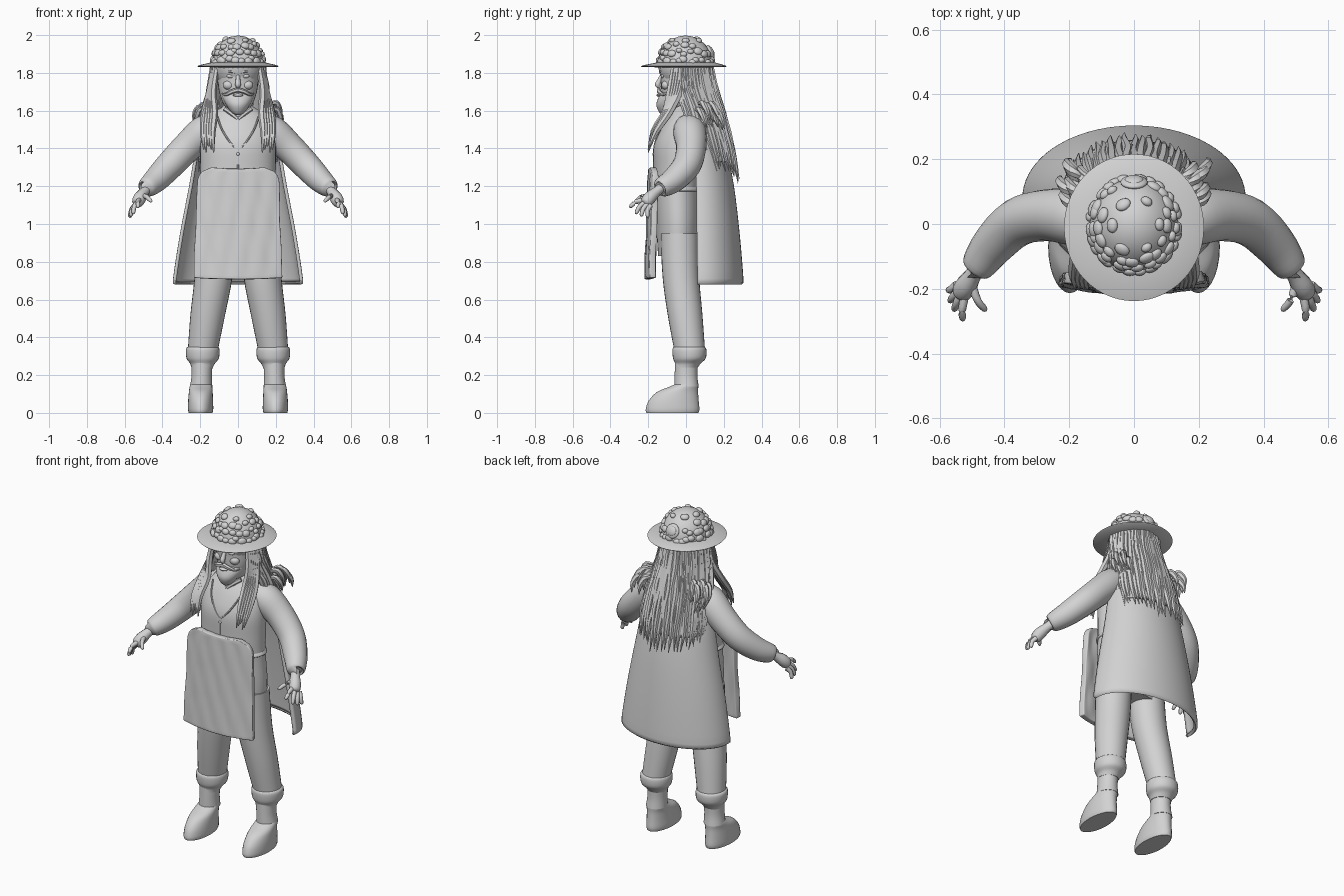
import bpy, bmesh, math, random
from mathutils import Vector, Matrix

random.seed(4)
if "Cube" in bpy.data.objects:
    bpy.data.objects.remove(bpy.data.objects["Cube"])

grey = bpy.data.materials.new("plain_grey")
grey.use_nodes = True
grey.diffuse_color = (0.65, 0.65, 0.65, 1)
grey.node_tree.nodes["Principled BSDF"].inputs["Base Color"].default_value = (0.65, 0.65, 0.65, 1)
SIDES = ((1, "left"), (-1, "right"))


def finish(name, bm, thick=0, angle=50):
    bmesh.ops.recalc_face_normals(bm, faces=bm.faces)
    me = bpy.data.meshes.new(name)
    bm.to_mesh(me)
    bm.free()
    me.materials.append(grey)
    for p in me.polygons:
        p.use_smooth = True
    me.set_sharp_from_angle(angle=math.radians(angle))
    ob = bpy.data.objects.new(name, me)
    bpy.context.collection.objects.link(ob)
    if thick:
        m = ob.modifiers.new("thickness", "SOLIDIFY")
        m.thickness, m.offset = thick, 0
    return ob


def resample(rows, sub):
    """Catmull-Rom through tuples of any length."""
    vs, out = [Vector(r) for r in rows], []
    for i in range(len(vs) - 1):
        a, b, c, d = vs[max(i - 1, 0)], vs[i], vs[i + 1], vs[min(i + 2, len(vs) - 1)]
        for k in range(sub):
            t = k / sub
            out.append(b + (c - a) * (t / 2) + (a * 2 - b * 5 + c * 4 - d) * (t * t / 2)
                       + (b * 3 - a - c * 3 + d) * (t ** 3 / 2))
    return out + [vs[-1]]


def skin(bm, rings, closed=True):
    vs = [[bm.verts.new(p) for p in r] for r in rings]
    n = len(vs[0])
    for a, b in zip(vs, vs[1:]):
        for i in range(n if closed else n - 1):
            j = (i + 1) % n
            bm.faces.new((a[i], a[j], b[j], b[i]))
    if closed:
        bm.faces.new(vs[0])
        bm.faces.new(vs[-1])


def loft(name, rows, s=1, n=28, sub=4, angle=50):
    """Stack of ellipses: centre x, centre y, z, radius x, radius y."""
    bm = bmesh.new()
    turn = [2 * math.pi * i / n for i in range(n)]
    skin(bm, [[(s * (cx + rx * math.cos(a)), cy + ry * math.sin(a), z) for a in turn]
              for cx, cy, z, rx, ry in resample(rows, sub)])
    return finish(name, bm, 0, angle)


def tube(bm, pts, s=1, n=6, sub=3):
    """Sweep through points x, y, z, radius."""
    path = resample(pts, sub)
    pos = [Vector((s * p[0], p[1], p[2])) for p in path]
    rings = []
    for i, p in enumerate(pos):
        t = (pos[min(i + 1, len(pos) - 1)] - pos[max(i - 1, 0)]).normalized()
        u = t.cross(Vector((0, 1, 0) if abs(t.y) < 0.9 else (1, 0, 0))).normalized()
        v = t.cross(u)
        r = max(path[i][3], 0.001)
        rings.append([p + (u * math.cos(a) + v * math.sin(a)) * r
                      for a in (2 * math.pi * k / n for k in range(n))])
    skin(bm, rings)


def blob(bm, loc, size, normal=None):
    rot = normal.to_track_quat("Z", "Y").to_matrix().to_4x4() if normal else Matrix()
    bmesh.ops.create_icosphere(bm, subdivisions=3, radius=1,
                               matrix=Matrix.Translation(loc) @ rot @ Matrix.Diagonal((*size, 1)))


def drape_point(row, t):
    z, w, edge, back = row
    return Vector((w * math.sin(t), edge + (back - edge) * math.cos(t), z))


def drape(name, rows, spread, thick, fold=0):
    bm = bmesh.new()
    ts = [math.radians(-spread + 2 * spread * i / 40) for i in range(41)]
    skin(bm, [[drape_point(r, t) * 1 + Vector((0, fold * math.cos(9 * t), 0)) for t in ts]
              for r in resample(rows, 4)], False)
    return finish(name, bm, thick)


# Legs, trouser cuffs and boots
for s, side in SIDES:
    loft(side + "_leg", [(.115, -.035, .95, .1, .1), (.13, -.027, .72, .1, .097), (.16, -.005, .52, .092, .092),
                         (.185, .018, .34, .08, .082)], s)
    loft(side + "_cuff", [(.187, .018, .352, .07, .07), (.187, .018, .34, .088, .089), (.187, .018, .29, .086, .087),
                          (.188, .01, .262, .066, .068), (.19, .002, .24, .057, .06)], s)
    loft(side + "_boot_shaft", [(.19, .002, .28, .057, .06), (.192, 0, .2, .054, .06), (.195, .003, .14, .059, .064)], s)
    loft(side + "_boot_foot", [(.198, -.072, 0, .063, .138), (.198, -.071, .02, .067, .142), (.198, -.065, .065, .066, .132),
                               (.197, -.045, .11, .063, .109), (.196, -.012, .138, .06, .077), (.195, .003, .152, .057, .06)], s)

# Tunic with waist seam and neckline
loft("tunic", [(0, -.04, .83, .2, .108), (0, -.04, 1, .212, .118), (0, -.045, 1.18, .2, .123), (0, -.042, 1.3, .2, .13),
               (0, -.04, 1.42, .2, .13), (0, -.02, 1.52, .185, .11), (0, 0, 1.59, .13, .085), (0, 0, 1.63, .075, .07),
               (0, 0, 1.72, .06, .06)], n=36)
loft("waist_seam", [(0, -.045, 1.172, .2, .124), (0, -.045, 1.18, .209, .132), (0, -.045, 1.196, .2, .124)], n=36)
bm = bmesh.new()
for s, side in SIDES:
    tube(bm, [(.11, -.085, 1.57, .005), (.085, -.137, 1.5, .005), (.04, -.163, 1.43, .005), (0, -.17, 1.39, .005)], s)
    tube(bm, [(.07, -.07, 1.61, .012), (.035, -.09, 1.585, .012), (0, -.105, 1.555, .01)], s)
tube(bm, [(0, -.17, 1.4, .004), (0, -.173, 1.28, .004)])
blob(bm, (0, -.172, 1.37), (.009, .006, .009))
finish("neckline", bm)

# Sleeves and hands
tips = [(.458, -.27, 1.12), (.53, -.3, 1.09), (.557, -.268, 1.055), (.57, -.24, 1.042), (.575, -.205, 1.035)]
for s, side in SIDES:
    bm = bmesh.new()
    tube(bm, [(.12, .01, 1.51, .075), (.18, .02, 1.485, .088), (.27, .027, 1.405, .08), (.36, .005, 1.312, .075),
              (.435, -.065, 1.233, .066), (.482, -.13, 1.193, .052), (.488, -.138, 1.188, .035)], s, 20, 4)
    finish(side + "_sleeve", bm)
    bm = bmesh.new()
    tube(bm, [(.47, -.12, 1.2, .027), (.495, -.155, 1.172, .026), (.518, -.19, 1.14, .034), (.533, -.214, 1.112, .03),
              (.538, -.222, 1.104, .012)], s, 12)
    for i, (x, y, z) in enumerate(tips):
        root = Vector((.5, -.19, 1.15)) if i == 0 else Vector((.515 + .008 * i, -.232 + .011 * i, 1.137 - .01 * i))
        tip = Vector((x, y, z))
        mid = root.lerp(tip, .5) + Vector((.004, -.006, .008))
        tube(bm, [(*root, .014), (*mid, .012), (*root.lerp(tip, .9), .01), (*tip, .003)], s, 8)
    finish(side + "_hand", bm)

# Apron: rounded top, gentle wrinkles
bm = bmesh.new()
rows = []
for i in range(29):
    z = .715 + .585 * i / 28
    top = max(0, (z - 1.22) / .08)
    w = .232 - .02 * i / 28 - .075 * (1 - math.sqrt(max(0, 1 - top * top)))
    rows.append([(w * u, -.203 + .02 * i / 28 + .5 * (w * u) ** 2
                  + .004 * math.sin(14 * u + 5 * z) * math.sin(17 * z), z - .008 * (1 - u * u))
                 for u in (k / 12 - 1 for k in range(25))])
skin(bm, rows, False)
apron = finish("apron", bm, .034, 80)
bev = apron.modifiers.new("soft_edge", "BEVEL")
bev.width, bev.segments = .012, 3

# Cape
drape("cape", [(1.6, .12, .04, .12), (1.53, .18, .05, .165), (1.4, .215, .06, .205), (1.2, .25, .07, .245),
               (.95, .298, .075, .275), (.71, .335, .08, .295), (.695, .328, .08, .29)], 95, .018)

# Head and facial details
loft("head", [(0, -.03, 1.6, .04, .06), (0, -.035, 1.63, .075, .085), (0, -.03, 1.7, .1, .1), (0, -.025, 1.77, .108, .108),
              (0, -.02, 1.85, .11, .115), (0, 0, 1.92, .07, .07)])
loft("beard", [(0, -.115, 1.578, .012, .012), (0, -.105, 1.592, .035, .037), (0, -.095, 1.63, .062, .062),
               (0, -.078, 1.67, .082, .068), (0, -.06, 1.7, .08, .068), (0, -.04, 1.72, .06, .05)])
bm = bmesh.new()
tube(bm, [(0, -.125, 1.79, .01), (0, -.143, 1.755, .013), (0, -.15, 1.735, .015), (0, -.135, 1.722, .006)], n=10)
for s, side in SIDES:
    blob(bm, (s * .04, -.123, 1.783), (.02, .01, .011))
    blob(bm, (s * .05, -.105, 1.735), (.03, .025, .025))
    tube(bm, [(.015, -.136, 1.8, .005), (.042, -.133, 1.808, .007), (.07, -.113, 1.8, .004)], s)
    tube(bm, [(0, -.143, 1.71, .012), (.035, -.142, 1.7, .012), (.065, -.122, 1.685, .008), (.085, -.1, 1.69, .003)], s)
blob(bm, (0, -.143, 1.682), (.028, .014, .008))
finish("face_details", bm)

# Hair: a smooth base, then overlapping locks
hair = [(1.87, .12, -.03, .12), (1.72, .14, -.025, .145), (1.6, .165, .01, .18), (1.47, .19, .06, .218),
        (1.33, .2, .11, .25), (1.19, .2, .15, .28)]
drape("hair_base", hair[:-1], 100, .02)
fine = resample(hair, 12)


def lock(bm, t, z0, z1, r):
    pts = []
    for k in range(6):
        z = z0 + (z1 - z0) * k / 5
        p = drape_point(min(fine, key=lambda row: abs(row[2] - z) if len(row) < 3 else abs(row[0] - z)),
                        t + random.uniform(-.03, .03))
        out = Vector((math.sin(t), math.cos(t), 0)) * random.uniform(.004, .014)
        pts.append((*(p + out), r * (.7, 1, 1.1, 1, .8, .08)[k]))
    tube(bm, pts)


bm = bmesh.new()
for i in range(27):
    t = math.radians(-88 + 176 * i / 26)
    lock(bm, t, 1.83, 1.2 + .07 * abs(math.sin(t)) + random.uniform(0, .04), .017)
for i in range(50):
    t = math.radians(random.uniform(-98, 98))
    z0 = random.uniform(1.55, 1.83)
    lock(bm, t, z0, z0 - random.uniform(.15, .26), .014)
finish("back_hair", bm)

for s, side in SIDES:
    bm = bmesh.new()
    for k in range(5):
        d = .013 * (k - 2)
        tube(bm, [(.122 + d / 3, -.04 + d, 1.83, .014), (.14 + d / 3, -.06 + d, 1.7, .019), (.15 + d, -.1 + d / 2, 1.59, .019),
                  (.16 + d, -.165 + d / 3, 1.49, .016), (.155 + d, -.2, 1.38 + .015 * (k % 3), .003)], s)
    finish(side + "_front_locks", bm)
    # Gathered tufts resting on the shoulder
    bm = bmesh.new()
    for k in range(16):
        x, y, z = random.uniform(.14, .21), random.uniform(.06, .17), random.uniform(1.55, 1.63)
        tube(bm, [(x - .03, y - .02, z + .01, .006), (x, y, z + .015, .016), (x + .02, y + .025, z - .03, .014),
                  (x + .015, y + .04, z - .08, .002)], s)
    finish(side + "_shoulder_tufts", bm)

bm = bmesh.new()
for k in range(11):
    a = math.radians(-60 + 12 * k)
    x, y = .115 * math.sin(a), -.02 - .112 * math.cos(a)
    tube(bm, [(x, y, 1.85, .013), (x, y - .006, 1.83, .012), (x * 1.03, y - .003, 1.812, .003)])
finish("fringe", bm)

# Hat: thin brim, dome, petals and rear rosette
loft("hat_brim", [(0, -.01, 1.828, .1, .1), (0, -.011, 1.832, .212, .223), (0, -.011, 1.836, .216, .227),
                  (0, -.01, 1.842, .2, .21), (0, 0, 1.856, .14, .15)], n=56, sub=1, angle=60)
centre, radii = Vector((0, -.003, 1.845)), Vector((.138, .146, .153))
bm = bmesh.new()
blob(bm, centre, radii)
finish("hat_dome", bm)


def on_dome(azimuth, height):
    d = Vector((math.sin(azimuth) * math.cos(height), -math.cos(azimuth) * math.cos(height), math.sin(height)))
    p = centre + Vector(a * b for a, b in zip(d, radii))
    return p, Vector(a / b for a, b in zip(d, radii)).normalized()


bm = bmesh.new()
for count, span, height in ((26, 340, 8), (20, 300, 24), (11, 210, 40), (6, 300, 58)):
    for k in range(count):
        a = math.radians(span * (k / (count - 1) - .5) + random.uniform(-5, 5))
        p, normal = on_dome(a, math.radians(height + random.uniform(-5, 5)))
        r = random.uniform(.016, .026)
        blob(bm, p, (r, r * .8, .013), normal)
finish("hat_petals", bm)
bm = bmesh.new()
p, normal = on_dome(math.pi, math.radians(25))
blob(bm, p, (.042, .042, .014), normal)
blob(bm, p + normal * .007, (.029, .029, .012), normal)
finish("hat_rosette", bm)
